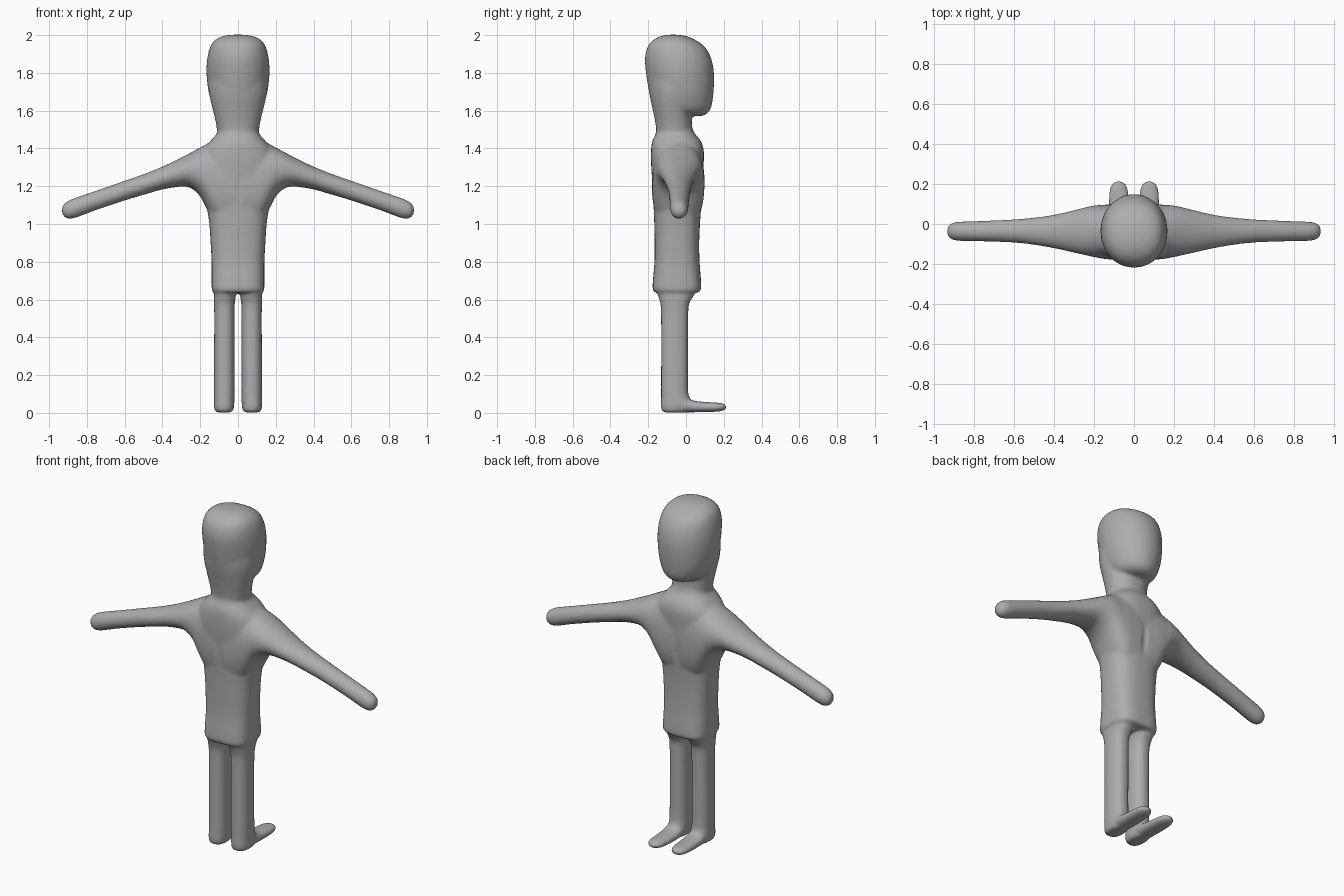
import bpy, bmesh, math
from mathutils import Vector

grey = bpy.data.materials.new("plain_grey")
grey.diffuse_color = (0.42, 0.42, 0.42, 1)
N = 40


def spline(rows, steps=5):
    """Smooth a list of section rows with a Catmull-Rom curve."""
    out = []
    for i in range(len(rows) - 1):
        p = [rows[max(0, min(len(rows) - 1, i + k))] for k in (-1, 0, 1, 2)]
        for s in range(steps):
            t = s / steps
            out.append([0.5 * (2 * b + (c - a) * t + (2 * a - 5 * b + 4 * c - d) * t * t
                               + (3 * b - a - 3 * c + d) * t ** 3) for a, b, c, d in zip(*p)])
    return out + [list(rows[-1])]


def loft(bm, rows, axis, mirror=False):
    """Rows: position on axis, min and max of both other axes, squareness."""
    u, v = [(1, 2), (0, 2), (0, 1)][axis]
    for sign in ((1, -1) if mirror else (1,)):
        rings = []
        for pos, u0, u1, v0, v1, e in spline(rows):
            ring = []
            for k in range(N):
                a = 2 * math.pi * k / N
                c, s = math.cos(a), math.sin(a)
                p = Vector((0, 0, 0))
                p[axis] = pos
                p[u] = (u0 + u1) / 2 + (u1 - u0) / 2 * math.copysign(abs(c) ** (2 / e), c)
                p[v] = (v0 + v1) / 2 + (v1 - v0) / 2 * math.copysign(abs(s) ** (2 / e), s)
                p.x *= sign
                ring.append(bm.verts.new(p))
            rings.append(ring)
        for r, q in zip(rings, rings[1:]):
            for k in range(N):
                bm.faces.new((r[k], r[(k + 1) % N], q[(k + 1) % N], q[k]))
        bm.faces.new(rings[0][::-1])
        bm.faces.new(rings[-1])


def upright(rows):
    """Rows symmetric in x: z, half width, back y, front y, squareness."""
    return [(z, -w, w, y0, y1, e) for z, w, y0, y1, e in rows]


bm = bmesh.new()

# torso with hem and shoulders
loft(bm, upright([
    (0.636, 0.125, -0.160, 0.062, 3.2), (0.650, 0.138, -0.175, 0.078, 3.2),
    (0.69, 0.140, -0.176, 0.080, 3.0), (0.80, 0.140, -0.167, 0.072, 2.8),
    (0.90, 0.145, -0.166, 0.070, 2.7), (1.00, 0.152, -0.168, 0.074, 2.6),
    (1.10, 0.168, -0.172, 0.081, 2.5), (1.20, 0.195, -0.177, 0.088, 2.4),
    (1.30, 0.210, -0.184, 0.093, 2.4), (1.39, 0.185, -0.185, 0.094, 2.4),
    (1.44, 0.145, -0.178, 0.078, 2.4), (1.48, 0.112, -0.160, 0.046, 2.3),
    (1.52, 0.105, -0.155, 0.030, 2.2)]), 2)

# neck and back of the skull
loft(bm, upright([
    (1.42, 0.108, -0.155, 0.035, 2.2), (1.48, 0.110, -0.156, 0.033, 2.2),
    (1.54, 0.118, -0.163, 0.031, 2.2), (1.60, 0.132, -0.175, 0.035, 2.1),
    (1.70, 0.154, -0.195, 0.060, 2.0), (1.80, 0.150, -0.200, 0.060, 2.0)]), 2)

# head with chin
loft(bm, upright([
    (1.572, 0.060, -0.120, 0.085, 2.0), (1.585, 0.100, -0.150, 0.112, 2.0),
    (1.62, 0.132, -0.178, 0.134, 2.0), (1.70, 0.156, -0.196, 0.146, 2.0),
    (1.80, 0.167, -0.212, 0.148, 2.0), (1.88, 0.162, -0.217, 0.132, 2.1),
    (1.94, 0.146, -0.202, 0.098, 2.2), (1.975, 0.120, -0.172, 0.048, 2.2),
    (1.994, 0.082, -0.135, 0.003, 2.1), (2.002, 0.035, -0.100, -0.04, 2.0)]), 2)

# arms: x, back/front y, bottom/top z
loft(bm, [
    (0.02, -0.182, 0.095, 0.95, 1.470, 2.3), (0.10, -0.178, 0.098, 0.98, 1.458, 2.3),
    (0.15, -0.174, 0.096, 1.05, 1.432, 2.2), (0.20, -0.165, 0.092, 1.145, 1.405, 2.1),
    (0.25, -0.154, 0.081, 1.190, 1.378, 2.1), (0.30, -0.143, 0.069, 1.198, 1.352, 2.0),
    (0.40, -0.121, 0.046, 1.183, 1.304, 2.0), (0.50, -0.104, 0.032, 1.154, 1.264, 2.0),
    (0.60, -0.093, 0.023, 1.124, 1.229, 2.0), (0.75, -0.087, 0.016, 1.074, 1.177, 2.0),
    (0.86, -0.085, 0.012, 1.033, 1.139, 2.0), (0.90, -0.080, 0.007, 1.028, 1.122, 2.0),
    (0.922, -0.068, -0.005, 1.040, 1.105, 2.0), (0.932, -0.050, -0.022, 1.060, 1.086, 2.0),
], 0, True)

# legs
loft(bm, [
    (0.002, 0.040, 0.108, -0.112, 0.00, 2.5), (0.012, 0.026, 0.122, -0.128, 0.012, 2.5),
    (0.04, 0.020, 0.128, -0.133, 0.030, 2.4), (0.08, 0.019, 0.127, -0.132, 0.020, 2.3),
    (0.14, 0.019, 0.127, -0.132, 0.011, 2.3), (0.50, 0.018, 0.126, -0.132, 0.012, 2.3),
    (0.58, 0.017, 0.127, -0.136, 0.018, 2.4), (0.63, 0.010, 0.127, -0.150, 0.045, 2.5),
    (0.70, 0.006, 0.127, -0.150, 0.050, 2.5)], 2, True)

# feet: y, inner/outer x, bottom/top z
loft(bm, [
    (-0.09, 0.030, 0.118, 0.003, 0.080, 2.2), (0.00, 0.022, 0.126, 0.003, 0.076, 2.3),
    (0.05, 0.022, 0.126, 0.003, 0.063, 2.3), (0.12, 0.024, 0.126, 0.004, 0.057, 2.2),
    (0.17, 0.030, 0.122, 0.007, 0.054, 2.1), (0.20, 0.043, 0.110, 0.013, 0.049, 2.0),
    (0.213, 0.062, 0.090, 0.023, 0.039, 2.0)], 1, True)

bmesh.ops.recalc_face_normals(bm, faces=bm.faces)
mesh = bpy.data.meshes.new("body")
bm.to_mesh(mesh)
bm.free()
mesh.materials.append(grey)
body = bpy.data.objects.new("body", mesh)
bpy.context.collection.objects.link(body)

# fuse the parts into one soft skin
remesh = body.modifiers.new("fuse", 'REMESH')
remesh.mode = 'VOXEL'
remesh.voxel_size = 0.0085
remesh.use_smooth_shade = True
soften = body.modifiers.new("soften", 'SMOOTH')
soften.factor = 0.5
soften.iterations = 8
